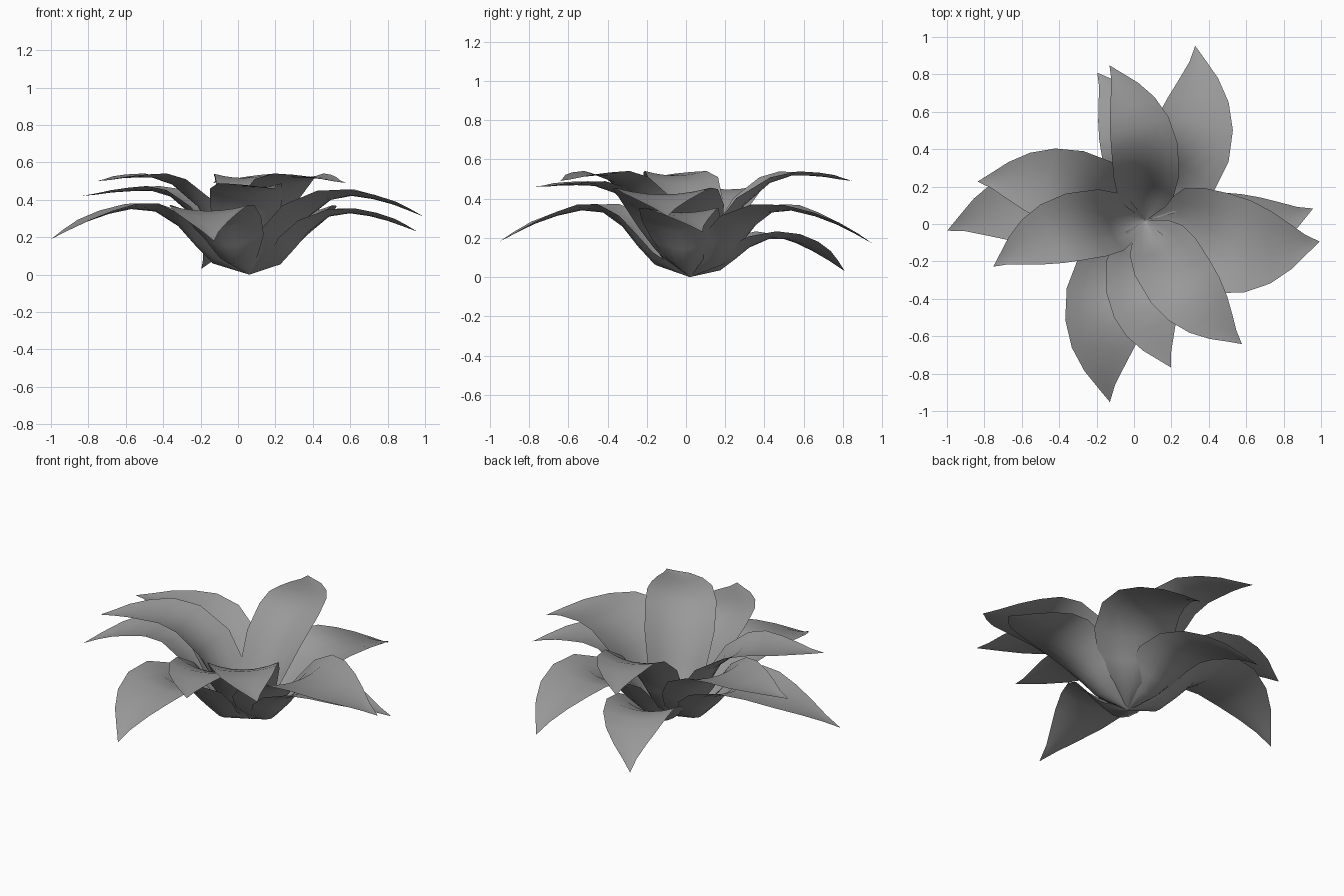
import bpy, bmesh
from math import radians, cos, sin
from mathutils import Vector

cube = bpy.data.objects.get("Cube")
if cube:
    bpy.data.objects.remove(cube, do_unlink=True)

# Single grey leaf colour
mat = bpy.data.materials.new("leaf_grey")
mat.use_nodes = True
grey = (0.32, 0.32, 0.32, 1)
mat.diffuse_color = grey
mat.node_tree.nodes["Principled BSDF"].inputs["Base Color"].default_value = grey

CENTRE = Vector((0.06, 0.02, 0))

# Stations along a leaf: reach, height, half width, depth of the channel
STATIONS = [
    (0.00, 0.00, 0.02, 0.00),
    (0.18, 0.16, 0.60, 0.36),
    (0.27, 0.42, 0.85, 0.42),
    (0.36, 0.70, 1.00, 0.35),
    (0.48, 0.92, 1.02, 0.21),
    (0.60, 1.00, 0.93, 0.13),
    (0.72, 1.01, 0.74, 0.09),
    (0.83, 1.01, 0.47, 0.06),
    (0.92, 1.00, 0.20, 0.03),
    (1.00, 1.00, 0.00, 0.00),
]
ACROSS = [-1, -0.67, -0.33, 0, 0.33, 0.67, 1]


def midrib(heading, tip_heading, length, peak, tip, spread):
    """Arching centre line that sweeps sideways; low spread makes a steep base."""
    points = []
    for reach, height, _, _ in STATIONS:
        outer = max(0, (reach - 0.4) / 0.6)
        a = radians(heading + (tip_heading - heading) * outer)
        r = length * reach * (spread + (1 - spread) * min(1, reach / 0.5))
        z = peak * height - (peak - tip) * outer ** 2
        points.append(CENTRE + Vector((cos(a) * r, sin(a) * r, z)))
    return points


def leaf(name, spread, half_width, *shape):
    bm = bmesh.new()
    path = midrib(*shape, spread)
    rows = []
    for i, (_, _, width, cup) in enumerate(STATIONS):
        along = (path[min(i + 1, len(path) - 1)] - path[max(i - 1, 0)]).normalized()
        side = Vector((-along.y, along.x, 0)).normalized()
        up = along.cross(side)
        rows.append([bm.verts.new(path[i] + side * t * width * half_width
                                  + up * t * t * cup * half_width) for t in ACROSS])
    for a, b in zip(rows, rows[1:]):
        for j in range(len(ACROSS) - 1):
            bm.faces.new((a[j + 1], a[j], b[j], b[j + 1]))
    bmesh.ops.remove_doubles(bm, verts=bm.verts, dist=0.0005)
    bmesh.ops.recalc_face_normals(bm, faces=bm.faces)
    if sum(f.normal.z for f in bm.faces) < 0:
        bmesh.ops.reverse_faces(bm, faces=bm.faces)
    for f in bm.faces:
        f.smooth = True
    mesh = bpy.data.meshes.new(name)
    bm.to_mesh(mesh)
    bm.free()
    mesh.materials.append(mat)
    bpy.context.collection.objects.link(bpy.data.objects.new(name, mesh))


# How far each tier leans out at its base
SPREAD = {"lower": 1.06, "middle": 0.85, "upper": 0.65}

# Leaves: half width, heading, tip heading, length, peak height, tip height
LEAVES = {
    "lower_leaf_back": (0.22, 57, 74, 0.97, 0.36, 0.17),
    "lower_leaf_drooping": (0.19, 95, 108, 0.83, 0.215, 0.03),
    "lower_leaf_right": (0.22, 168, 183, 1.06, 0.37, 0.19),
    "lower_leaf_front": (0.225, 243, 259, 0.99, 0.36, 0.18),
    "lower_leaf_left": (0.20, 351, 364, 0.90, 0.34, 0.23),
    "middle_leaf_right": (0.21, 156, 167, 0.92, 0.45, 0.42),
    "middle_leaf_front": (0.19, 266, 280, 0.80, 0.465, 0.46),
    "middle_leaf_left": (0.265, 342, 353, 0.94, 0.435, 0.31),
    "upper_leaf_back": (0.175, 89, 103, 0.85, 0.52, 0.49),
    "upper_leaf_right": (0.18, 184, 197, 0.85, 0.52, 0.50),
    "upper_leaf_front": (0.19, 299, 308, 0.84, 0.52, 0.49),
}
for name, spec in LEAVES.items():
    leaf(name, SPREAD[name.split("_")[0]], *spec)
